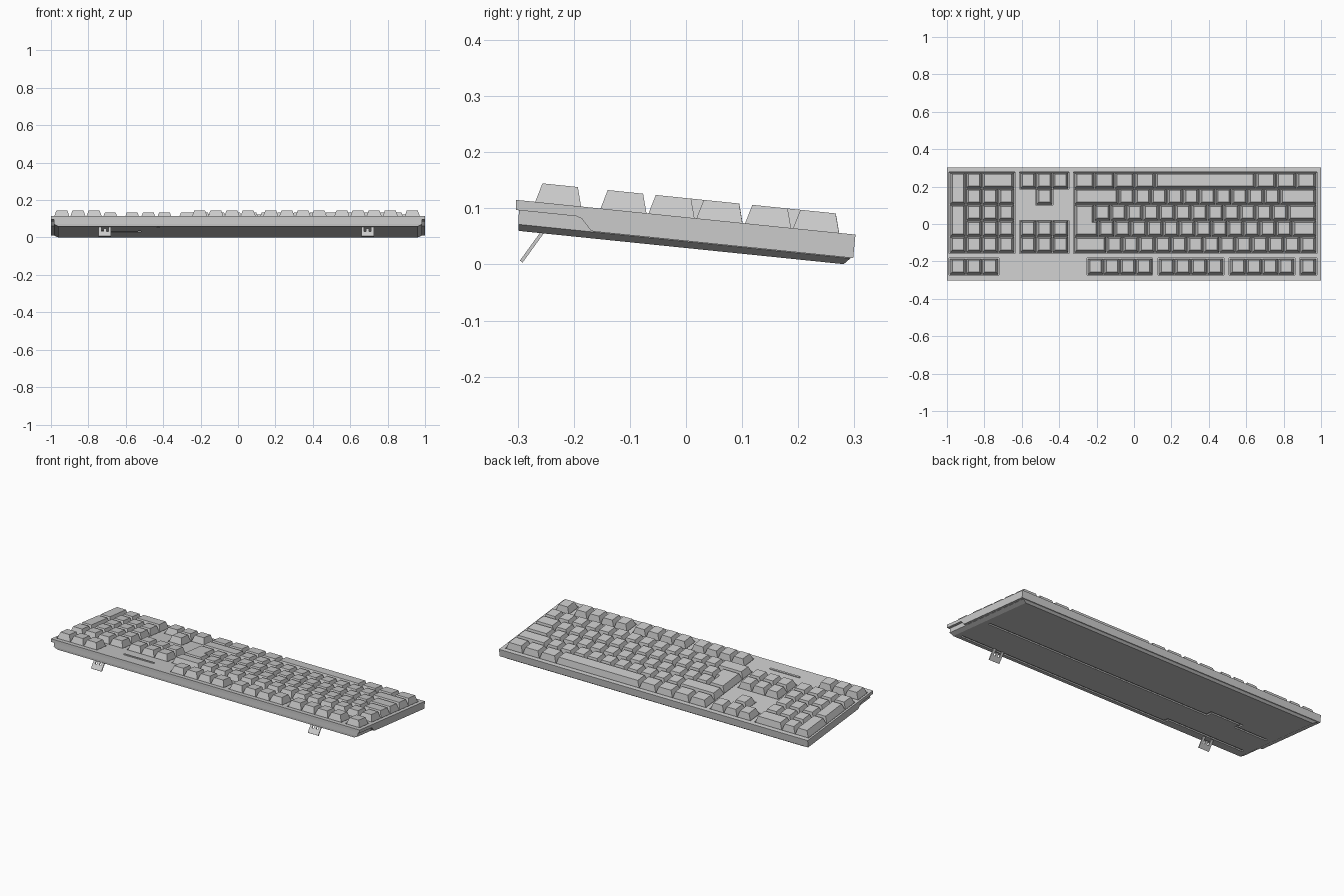
import bpy, bmesh, math
from mathutils import Matrix, Vector

if "Cube" in bpy.data.objects:
    bpy.data.objects.remove(bpy.data.objects["Cube"])

# Everything is modelled flat (z = 0 is the deck surface), then tilted on its feet
TILT = Matrix.Translation((0, 0, 0.084)) @ Matrix.Rotation(-0.102, 4, 'X')
U = 0.0863           # key pitch
RIGHT = 0.975        # edge of main block
LEFT = RIGHT - 15 * U
ROWS = [0.233, 0.147, 0.060, -0.026, -0.112]
F_ROW = -0.229


def finish(name, bm):
    bmesh.ops.recalc_face_normals(bm, faces=bm.faces)
    me = bpy.data.meshes.new(name)
    bm.to_mesh(me)
    bm.free()
    ob = bpy.data.objects.new(name, me)
    bpy.context.collection.objects.link(ob)
    ob.matrix_world = TILT
    return ob


def rect(x0, x1, y0, y1):
    return [(x0, y0), (x1, y0), (x1, y1), (x0, y1)]


def inset(poly, ix, iy):
    # inset a counter-clockwise right-angled outline
    out = []
    for i, p in enumerate(poly):
        p = Vector(p)
        e1 = (p - Vector(poly[i - 1])).normalized()
        e2 = (Vector(poly[(i + 1) % len(poly)]) - p).normalized()
        nx, ny = -e1.y - e2.y, e1.x + e2.x
        out.append((p.x + nx * ix, p.y + ny * iy))
    return out


def loft(bm, layers):
    # stack of (outline, height) closed at both ends
    rings = [[bm.verts.new((x, y, z)) for x, y in poly] for poly, z in layers]
    n = len(rings[0])
    for a, b in zip(rings, rings[1:]):
        for i in range(n):
            j = (i + 1) % n
            bm.faces.new((a[i], a[j], b[j], b[i]))
    bm.faces.new(rings[0][::-1])
    bm.faces.new(rings[-1])


def cut(ob, boxes):
    # subtract boxes (x0, x1, y0, y1, z0, z1) from the object
    bm = bmesh.new()
    for x0, x1, y0, y1, z0, z1 in boxes:
        loft(bm, [(rect(x0, x1, y0, y1), z0), (rect(x0, x1, y0, y1), z1)])
    cutter = finish("cutter", bm)
    cutter.hide_render = True
    m = ob.modifiers.new("cut", 'BOOLEAN')
    m.operation, m.solver, m.object = 'DIFFERENCE', 'EXACT', cutter
    m.use_self = True
    dg = bpy.context.evaluated_depsgraph_get()
    me = bpy.data.meshes.new_from_object(ob.evaluated_get(dg))
    ob.modifiers.clear()
    ob.data = me
    bpy.data.objects.remove(cutter)


# Upper case: side profile with a relieved rear lower corner, extruded across
profile = [(-0.3045, 0), (-0.3028, -0.018), (-0.195, -0.018), (-0.185, -0.021),
           (-0.166, -0.041), (-0.16, -0.042), (0.3038, -0.042), (0.3036, 0)]
bm = bmesh.new()
sides = [[bm.verts.new((x, y, z)) for y, z in profile] for x in (-1, 1)]
bm.faces.new(sides[0])
bm.faces.new(sides[1][::-1])
for i in range(len(profile)):
    j = (i + 1) % len(profile)
    bm.faces.new((sides[0][i], sides[0][j], sides[1][j], sides[1][i]))
case = finish("upper_case", bm)

# Shallow wells around every key group
g, d = 0.003, 0.01
h = U / 2
F_GROUPS = [(RIGHT - U, 1), (0.512, 4), (0.132, 4), (-0.248, 4), (-0.985, 3)]
NAV, PAD = -0.609, -0.985
areas = [(LEFT, RIGHT, ROWS[4] - h, ROWS[0] + h)]
areas += [(x, x + n * U, F_ROW - h, F_ROW + h) for x, n in F_GROUPS]
areas += [(NAV, NAV + 3 * U, ROWS[0] - h, ROWS[0] + h),
          (NAV + U, NAV + 2 * U, ROWS[1] - h, ROWS[1] + h - 2 * g - 0.001),
          (NAV, NAV + 3 * U, ROWS[4] - h, ROWS[3] + h),
          (PAD, PAD + 4 * U, ROWS[4] - h, ROWS[0] + h)]
wells = [(a - g, b + g, c - g, e + g, -d, 0.02) for a, b, c, e in areas]
cut(case, wells)

# Lower case: chamfered tray with cable channels underneath
bm = bmesh.new()
loft(bm, [(rect(-0.962, 0.962, -0.294, 0.288), -0.0545),
          (rect(-0.985, 0.985, -0.296, 0.299), -0.043),
          (rect(-0.985, 0.985, -0.2975, 0.299), -0.0175)])
tray = finish("lower_case", bm)
z0, z1, w = -0.07, -0.0475, 0.014
cut(tray, [(-0.52, 0.93, -0.05, -0.05 + w, z0, z1),
           (-0.52 - w, -0.52 + 0.001, -0.05, -0.01 + w, z0, z1),
           (-0.72, -0.52 - w + 0.001, -0.01, -0.01 + w, z0, z1),
           (-0.72 - w, -0.72 + 0.001, -0.05, -0.01 + w, z0, z1),
           (-0.93, -0.72 - w + 0.001, -0.05, -0.05 + w, z0, z1),
           (-0.42, 0.93, -0.27, -0.27 + w, z0, z1),
           (-0.42 - w, -0.42 + 0.001, -0.27, -0.24 + w, z0, z1),
           (-0.93, -0.42 - w + 0.001, -0.24, -0.24 + w, z0, z1)])


# Keycaps: tapered prisms
def cap(bm, outline):
    base = inset(outline, 0.002, 0.002)
    loft(bm, [(base, -d), (base, 0.0), (inset(base, 0.012, 0.0095), 0.034)])


def key(bm, x, y, wide=1.0, deep=1.0):
    # x = left edge, y = centre of the row nearest the numbers
    cap(bm, rect(x, x + wide * U, y - h, y - h + deep * U))


# Main block, each row given as widths from right to left
main_rows = {
    "space_row_keys": (ROWS[0], [1.25] * 3 + [6.25] + [1.25] * 4),
    "shift_row_keys": (ROWS[1], [2.25] + [1] * 10 + [2.75]),
    "home_row_keys": (ROWS[2], [1.75] + [1] * 12),
    "tab_row_keys": (ROWS[3], [1.5] + [1] * 12),
    "number_row_keys": (ROWS[4], [1] * 13 + [2]),
}
for name, (y, widths) in main_rows.items():
    bm = bmesh.new()
    x = RIGHT
    for k in widths:
        x -= k * U
        key(bm, x, y, k)
    finish(name, bm)

# L-shaped return key
bm = bmesh.new()
ym = ROWS[3] + h
cap(bm, [(LEFT, ROWS[3] - h), (LEFT + 1.5 * U, ROWS[3] - h), (LEFT + 1.5 * U, ym),
         (LEFT + 1.25 * U, ym), (LEFT + 1.25 * U, ROWS[2] + h), (LEFT, ROWS[2] + h)])
finish("return_key", bm)

# Function row groups
bm = bmesh.new()
for x, n in F_GROUPS:
    for i in range(n):
        key(bm, x + i * U, F_ROW)
finish("function_row_keys", bm)

# Navigation and arrow keys
bm = bmesh.new()
for y in (ROWS[0], ROWS[3], ROWS[4]):
    for i in range(3):
        key(bm, NAV + i * U, y)
key(bm, NAV + U, ROWS[1])
finish("navigation_keys", bm)

# Number pad with two tall keys and one wide key
bm = bmesh.new()
for i in range(4):
    key(bm, PAD + i * U, ROWS[4])
for y in ROWS[1:4]:
    for i in (1, 2, 3):
        key(bm, PAD + i * U, y)
key(bm, PAD + U, ROWS[0])
key(bm, PAD + 2 * U, ROWS[0], 2)
key(bm, PAD, ROWS[1], 1, 2)
key(bm, PAD, ROWS[3], 1, 2)
finish("number_pad_keys", bm)

# Indicator strip with clipped ends
bm = bmesh.new()
strip = [(-0.582, -0.229), (-0.576, -0.235), (-0.388, -0.235),
         (-0.382, -0.229), (-0.388, -0.223), (-0.576, -0.223)]
loft(bm, [(strip, -0.004), (strip, 0.004)])
finish("indicator_strip", bm)

# Folding feet: slotted plates hanging from the rear underside
foot = [(-0.034, 0.006), (-0.034, -0.064), (0.034, -0.064), (0.034, 0.006),
        (0.019, 0.006), (0.019, -0.034), (0.008, -0.034), (0.008, -0.014),
        (-0.008, -0.014), (-0.008, -0.034), (-0.019, -0.034), (-0.019, 0.006)]
for side, x in (("left", -0.712), ("right", 0.693)):
    bm = bmesh.new()
    loft(bm, [(foot, -0.003), (foot, 0.003)])
    # stand the plate up, lean it backwards
    bm.transform(Matrix.Translation((x, -0.252, -0.053)) @ Matrix.Rotation(math.radians(60), 4, 'X'))
    finish(side + "_foot", bm)
